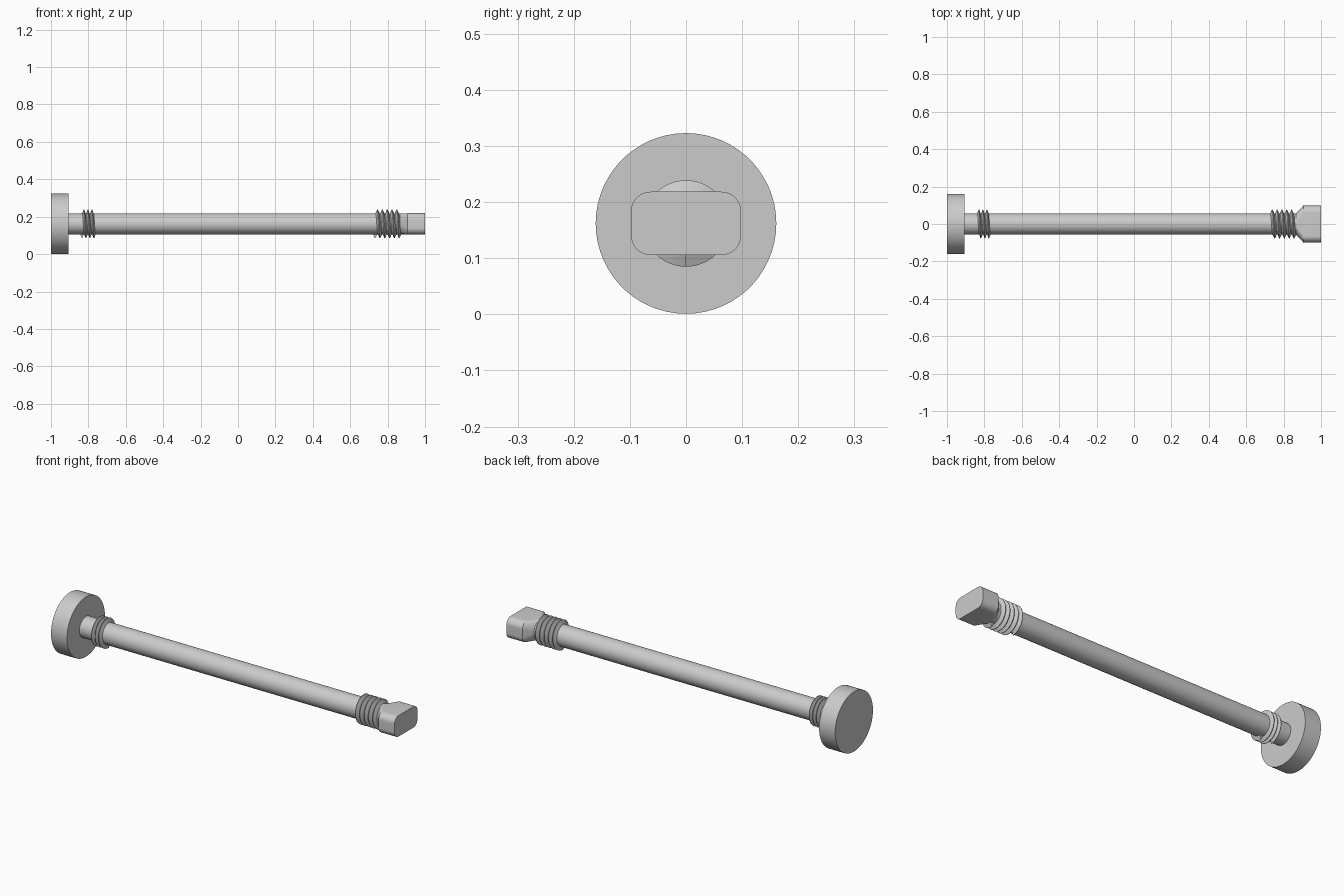
import bpy, bmesh
from math import pi, cos, sin, radians

if "Cube" in bpy.data.objects:
    bpy.data.objects.remove(bpy.data.objects["Cube"])

AXIS = 0.162      # height of the centre line
SHAFT = 0.056     # shaft radius
CREST = 0.077     # thread outer radius

steel = bpy.data.materials.new("grey steel")
steel.use_nodes = True
GREY = (0.6, 0.6, 0.6, 1)
steel.diffuse_color = GREY
steel.node_tree.nodes["Principled BSDF"].inputs["Base Color"].default_value = GREY


def section(x, half_y, half_z, r, steps=16):
    """Rounded rectangle across the axis; a circle when all three sizes match."""
    pts = []
    for k, (sy, sz) in enumerate([(1, 1), (-1, 1), (-1, -1), (1, -1)]):
        for i in range(steps):
            a = (k + i / (steps - 1)) * pi / 2
            pts.append((x, sy * (half_y - r) + r * cos(a),
                        AXIS + sz * (half_z - r) + r * sin(a)))
    return pts


def loft(name, rings):
    """Skin a list of matching closed rings and cap both ends."""
    bm = bmesh.new()
    rows = [[bm.verts.new(p) for p in ring] for ring in rings]
    n = len(rows[0])
    for a, b in zip(rows, rows[1:]):
        for i in range(n):
            j = (i + 1) % n
            bm.faces.new((a[i], a[j], b[j], b[i]))
    bm.faces.new(rows[0])
    bm.faces.new(rows[-1])
    bmesh.ops.remove_doubles(bm, verts=bm.verts, dist=1e-5)
    bmesh.ops.recalc_face_normals(bm, faces=bm.faces)
    mesh = bpy.data.meshes.new(name)
    bm.to_mesh(mesh)
    bm.free()
    mesh.materials.append(steel)
    ob = bpy.data.objects.new(name, mesh)
    bpy.context.collection.objects.link(ob)
    bpy.ops.object.select_all(action="DESELECT")
    ob.select_set(True)
    bpy.context.view_layer.objects.active = ob
    bpy.ops.object.shade_smooth_by_angle(angle=radians(30))
    return ob


def rod(name, x0, x1, r):
    return loft(name, [section(x, r, r, r) for x in (x0, x1)])


def thread(name, x0, x1, turns, steps=48):
    """Helical V-shaped ridge wound round the shaft."""
    pitch = (x1 - x0) / (turns + 1)
    half = pitch * 0.47
    profile = [(-half, SHAFT - 0.003), (-half * 0.12, CREST),
               (half * 0.12, CREST), (half, SHAFT - 0.003)]
    rings = []
    for i in range(turns * steps + 1):
        a = 2 * pi * i / steps
        x = x0 + pitch / 2 + pitch * i / steps
        rings.append([(x + dx, r * sin(a), AXIS - r * cos(a)) for dx, r in profile])
    return loft(name, rings)


# Round end disc and long shaft
rod("end_disc", -1.0, -0.905, 0.161)
rod("shaft", -0.91, 0.91, SHAFT)

# Threaded bands
thread("short_thread", -0.845, -0.76, 3)
thread("long_thread", 0.72, 0.875, 5)

# Flat key head with a flared neck
loft("key_head", [
    section(0.865, 0.055, 0.055, 0.055),
    section(0.905, 0.098, 0.0565, 0.035),
    section(1.0, 0.098, 0.0565, 0.035),
])
